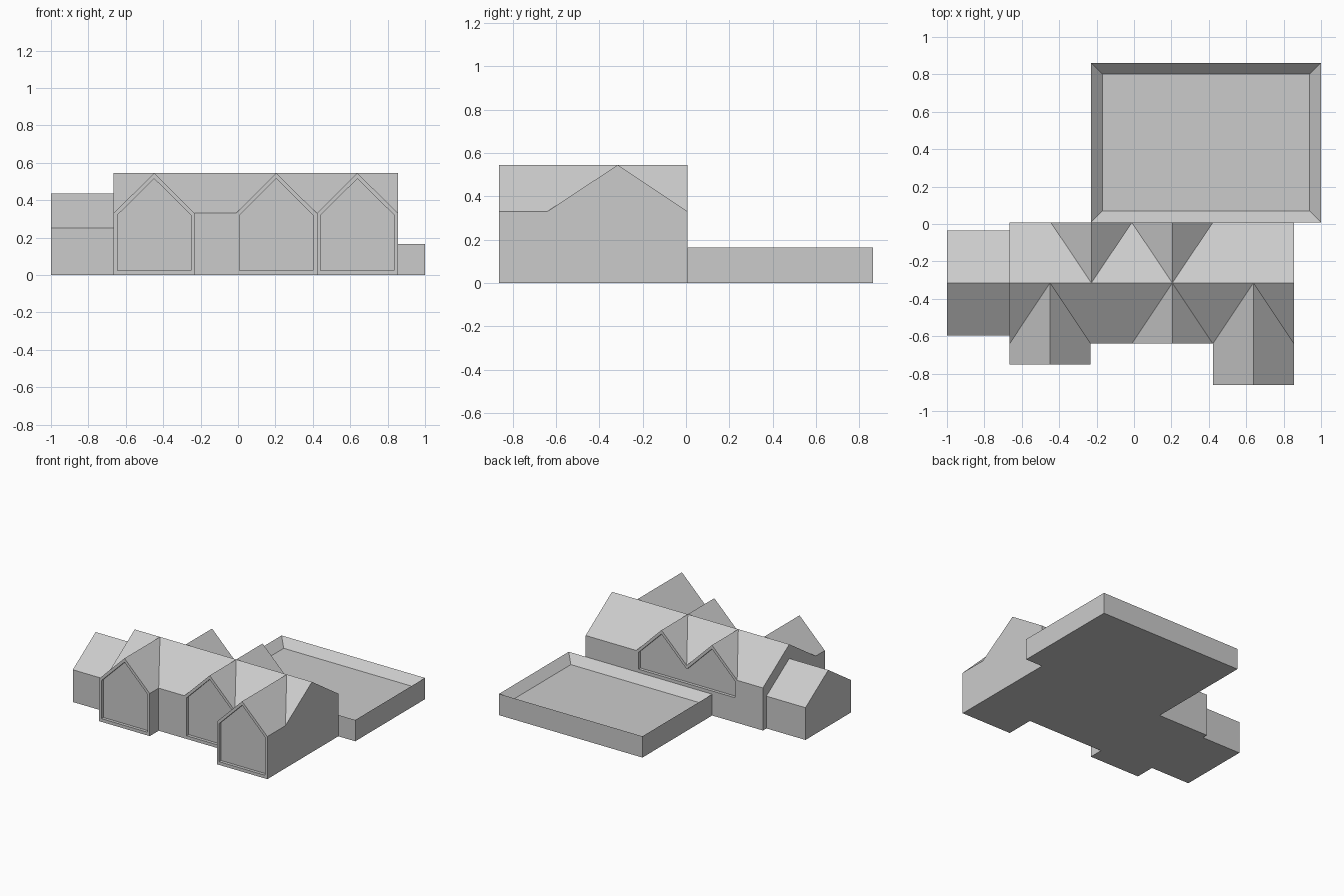
import bpy, bmesh

if "Cube" in bpy.data.objects:
    bpy.data.objects.remove(bpy.data.objects["Cube"])

EAVE, RIDGE, HALF = 0.33, 0.545, 0.2165
RIDGE_Y, BACK_Y, FRONT_Y = -0.315, 0.008, -0.64
DEPTH = 0.024


def prism(name, profile, axis, a, b):
    """Extrude a 2D profile (horizontal, z) along the x or y axis from a to b."""
    bm = bmesh.new()
    rings = []
    for t in (a, b):
        rings.append([bm.verts.new((t, p, z) if axis == 'x' else (p, t, z)) for p, z in profile])
    n = len(profile)
    for ring in rings:
        bm.faces.new(ring)
    for i in range(n):
        j = (i + 1) % n
        bm.faces.new((rings[0][i], rings[0][j], rings[1][j], rings[1][i]))
    bmesh.ops.recalc_face_normals(bm, faces=bm.faces)
    mesh = bpy.data.meshes.new(name)
    bm.to_mesh(mesh)
    bm.free()
    ob = bpy.data.objects.new(name, mesh)
    bpy.context.collection.objects.link(ob)
    return ob


def boolean(target, other, operation):
    """Apply a boolean and remove the helper object."""
    other.hide_render = True
    mod = target.modifiers.new("cut", 'BOOLEAN')
    mod.operation, mod.object, mod.solver = operation, other, 'EXACT'
    bpy.context.view_layer.objects.active = target
    bpy.ops.object.modifier_apply(modifier=mod.name)
    bpy.data.objects.remove(other)


def gable(left, mid, right, base, eave, top):
    return [(left, base), (right, base), (right, eave), (mid, top), (left, eave)]


# main house with its long roof
house = prism("house", gable(FRONT_Y, RIDGE_Y, BACK_Y, 0, EAVE, RIDGE), 'x', -0.665, 0.855)

# cross gables: centre x, front y, back y
wings = [(-0.4485, -0.75, RIDGE_Y), (0.205, FRONT_Y, BACK_Y),
         (0.6385, -0.862, RIDGE_Y), (-0.228, RIDGE_Y, BACK_Y)]
for cx, y0, y1 in wings:
    wing = prism("wing", gable(cx - HALF, cx, cx + HALF, 0, EAVE, RIDGE), 'y', y0, y1)
    boolean(house, wing, 'UNION')

# recessed panels in the front gables
for cx, y0, _ in wings[:3]:
    w = HALF - 0.02
    cutter = prism("panel_cutter", gable(cx - w, cx, cx + w, 0.025, 0.32, 0.515),
                   'y', y0 - 0.05, y0 + DEPTH)
    boolean(house, cutter, 'DIFFERENCE')

# single recessed panel across both back gables
twin = [(-0.4245, 0.19), (0.4015, 0.19), (0.4015, 0.32), (0.205, 0.515),
        (-0.0115, 0.30), (-0.228, 0.515), (-0.4245, 0.32)]
boolean(house, prism("panel_cutter", twin, 'y', BACK_Y - DEPTH, BACK_Y + 0.05), 'DIFFERENCE')

# low side annex
prism("annex", gable(-0.595, RIDGE_Y, -0.035, 0, 0.25, 0.435), 'x', -1.0, -0.665)

# terrace block with a sunken floor
terrace = prism("terrace", [(-0.23, 0), (1.0, 0), (1.0, 0.165), (-0.23, 0.165)],
                'y', BACK_Y, 0.862)
bm = bmesh.new()
bm.from_mesh(terrace.data)
top = max(bm.faces, key=lambda f: f.calc_center_median().z)
bmesh.ops.inset_region(bm, faces=[top], thickness=0.086)
bmesh.ops.translate(bm, verts=top.verts, vec=(0, 0, -0.06))
bm.to_mesh(terrace.data)
bm.free()
